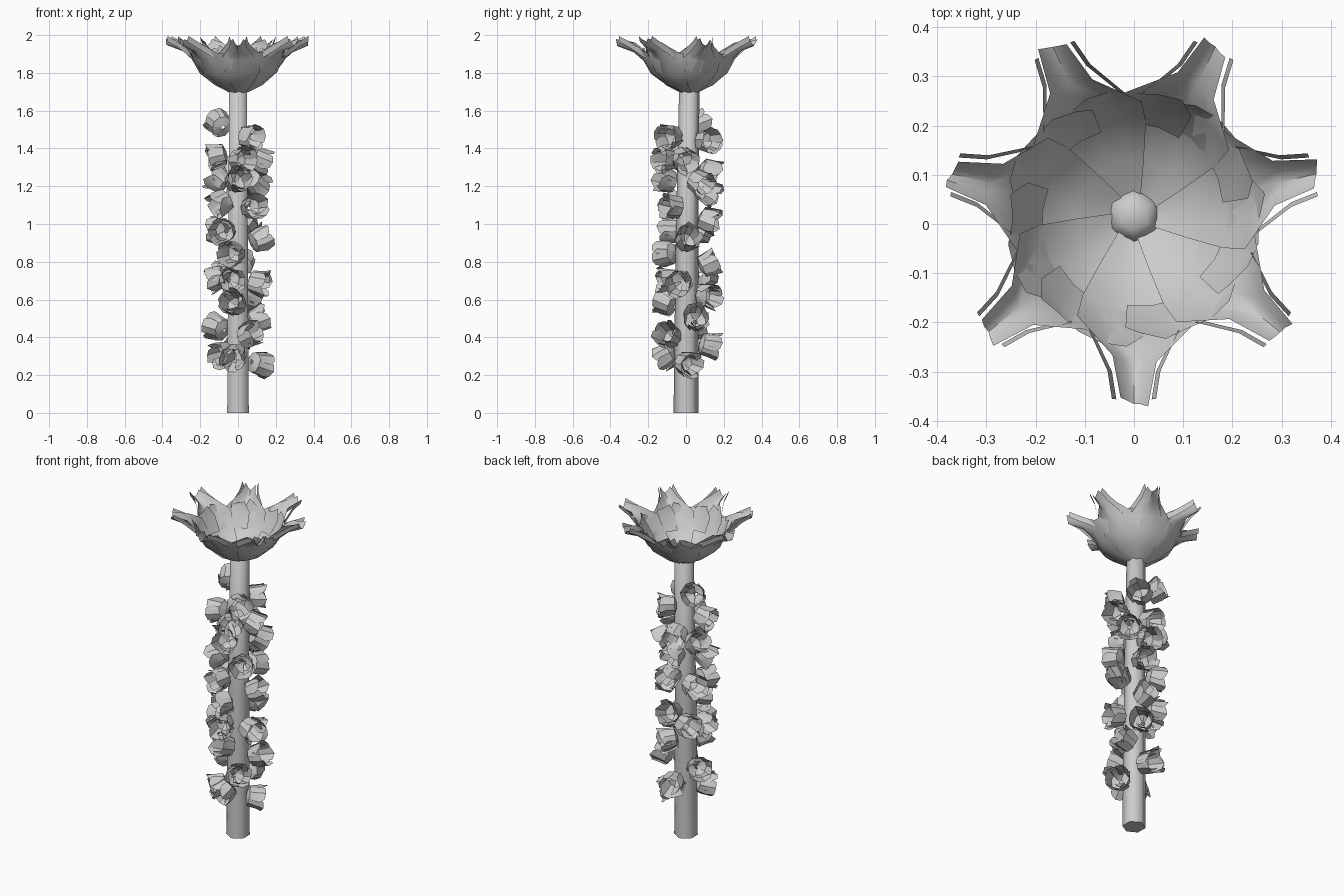
import bpy, bmesh, math, random
from mathutils import Matrix, Vector

if "Cube" in bpy.data.objects:
    bpy.data.objects.remove(bpy.data.objects["Cube"])

rng = random.Random(4)
CY = 0.017  # small offset of the upper stem and flower in y


def finish(bm, name, angle=40):
    mesh = bpy.data.meshes.new(name)
    bm.to_mesh(mesh)
    bm.free()
    ob = bpy.data.objects.new(name, mesh)
    bpy.context.collection.objects.link(ob)
    bpy.ops.object.select_all(action='DESELECT')
    ob.select_set(True)
    bpy.context.view_layer.objects.active = ob
    bpy.ops.object.shade_smooth_by_angle(angle=math.radians(angle))
    return ob


def petal(bm, rows, angle, mat, jitter, cols=5, skew=0.008):
    """One cupped petal: rows of (radius, height, half width, edge lift)."""
    grid = []
    for i, (r, z, hw, lift) in enumerate(rows):
        line = []
        for c in range(cols):
            u = 2 * c / (cols - 1) - 1
            k = jitter * i / (len(rows) - 1)
            a = angle + u * hw / r
            rr = r + u * skew + rng.uniform(-k, k)
            zz = z + lift * u * u + rng.uniform(-k, k)
            line.append(bm.verts.new(mat @ Vector((rr * math.cos(a), rr * math.sin(a), zz))))
        grid.append(line)
    for lo, hi in zip(grid, grid[1:]):
        for c in range(cols - 1):
            bm.faces.new((lo[c], lo[c + 1], hi[c + 1], hi[c]))


# hexagonal tapering stem with a small domed top
bm = bmesh.new()
rings = []
for r, z, y in [(0.066, 0, 0), (0.060, 0.9, 0.005), (0.054, 1.70, CY), (0.03, 1.72, CY)]:
    rings.append([bm.verts.new((r * math.cos(math.radians(30 + 60 * k)),
                                y + r * math.sin(math.radians(30 + 60 * k)), z)) for k in range(6)])
for lo, hi in zip(rings, rings[1:]):
    for k in range(6):
        bm.faces.new((lo[k], lo[(k + 1) % 6], hi[(k + 1) % 6], hi[k]))
bm.faces.new(rings[0][::-1])
bm.faces.new(rings[-1])
finish(bm, "stem", 65)

# seven-petalled open flower with narrow folded tips, plus a ragged inner rim
bloom = [(0.03, 1.69, 0.03, 0), (0.12, 1.735, 0.075, 0), (0.20, 1.795, 0.115, 0.01),
         (0.242, 1.865, 0.125, 0.03), (0.295, 1.91, 0.045, 0.05), (0.38, 1.945, 0.028, 0.035)]
inner = [(0.19, 1.79, 0.10, 0.0), (0.238, 1.86, 0.125, 0.01), (0.255, 1.895, 0.10, 0.04)]
bm = bmesh.new()
for k in range(7):
    a = math.radians(-90 + k * 360 / 7)
    petal(bm, bloom, a, Matrix.Translation((0, CY, 0)), 0.003)
    petal(bm, inner, a + math.pi / 7, Matrix.Translation((0, CY, 0.005)), 0.008)
    # thin folded flaps standing along both sides of each tip
    for s in (-1, 1):
        ring = []
        for r, z, w in [(0.25, 1.88, 0.085), (0.32, 1.935, 0.045), (0.375, 1.965, 0.036)]:
            for h in (0, 0.03):
                t = a + s * (w + h * 0.3) / r
                ring.append(bm.verts.new((r * math.cos(t), CY + r * math.sin(t),
                                          min(z + h, 1.998))))
        for j in (0, 2):
            bm.faces.new((ring[j], ring[j + 2], ring[j + 3], ring[j + 1]))
finish(bm, "flower")

# small crumpled cup blossoms around the stem: (angle in degrees, height)
spots = [(150, 1.53), (-55, 1.46), (65, 1.44), (195, 1.36), (-8, 1.34), (100, 1.28),
         (-92, 1.23), (157, 1.23), (35, 1.22), (90, 1.16), (220, 1.11), (-45, 1.09),
         (75, 1.02), (228, 0.96), (150, 0.97), (0, 0.92), (-105, 0.84), (80, 0.79),
         (192, 0.71), (-20, 0.69), (130, 0.73), (70, 0.62), (-102, 0.58), (22, 0.50),
         (165, 0.45), (-60, 0.41), (225, 0.31), (90, 0.36), (0, 0.26), (-110, 0.70),
         (-80, 1.34), (-100, 0.30)]
cup = [(0.012, 0, 0.012, 0), (0.056, 0.014, 0.042, 0), (0.066, 0.068, 0.054, 0),
       (0.070, 0.108, 0.036, -0.01)]
core = [(0.012, 0.01, 0.01, 0), (0.042, 0.035, 0.03, 0), (0.052, 0.095, 0.034, 0)]
bm = bmesh.new()
for deg, z in spots:
    a = math.radians(deg)
    out = Vector((math.cos(a), math.sin(a), 0))
    face = (out + Vector((-out.y, out.x, 0)) * rng.uniform(-0.8, 0.8)
            + Vector((0, 0, rng.uniform(-0.7, 0.7)))).normalized()
    centre = out * 0.116 + Vector((0, 0.008, z))
    mat = Matrix.Translation(centre - face * 0.055) @ face.to_track_quat('Z', 'Y').to_matrix().to_4x4()
    turn = rng.uniform(0, 2)
    for k in range(5):
        petal(bm, cup, turn + k * math.tau / 5, mat, 0.008, cols=3, skew=0.004)
    for k in range(2):
        petal(bm, core, turn + 0.6 + k * math.pi, mat, 0.010, cols=3, skew=0.004)
finish(bm, "stem_blossoms", 30)
